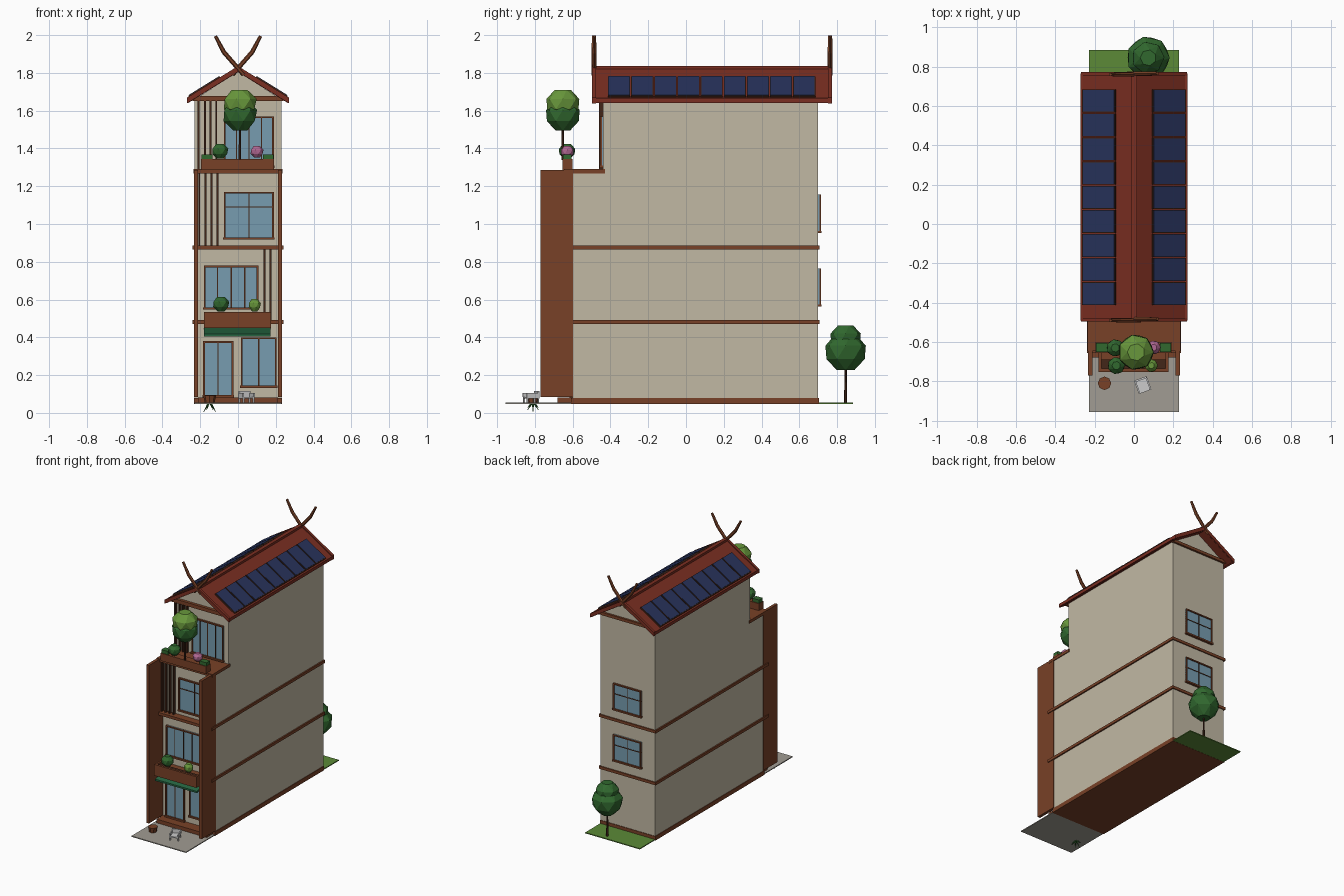
import bpy, bmesh, math
from mathutils import Vector, Matrix

if "Cube" in bpy.data.objects:
    bpy.data.objects.remove(bpy.data.objects["Cube"])


def mat(name, r, g, b):
    m = bpy.data.materials.new(name)
    m.diffuse_color = [(c / 255) ** 2.2 for c in (r, g, b)] + [1]
    m.use_nodes = True
    m.node_tree.nodes["Principled BSDF"].inputs["Base Color"].default_value = m.diffuse_color
    return m


PLASTER = mat("plaster", 192, 183, 162)
BROWN = mat("brown_wood", 120, 67, 43)
DARK = mat("dark_wood", 68, 42, 30)
ROOF = mat("roof_red", 122, 50, 38)
GLASS = mat("glass", 118, 155, 174)
PANEL = mat("solar_blue", 44, 54, 92)
PAVE = mat("paving", 160, 155, 146)
GRASS = mat("grass", 92, 136, 58)
LEAF = mat("leaf_dark", 52, 104, 50)
LIGHT = mat("leaf_light", 104, 150, 62)
AWN = mat("awning_green", 42, 102, 68)
PINK = mat("blossom", 176, 104, 146)
WHITE = mat("chair_grey", 200, 200, 198)


def make(name, bm, m):
    bmesh.ops.recalc_face_normals(bm, faces=bm.faces)
    me = bpy.data.meshes.new(name)
    bm.to_mesh(me)
    bm.free()
    me.materials.append(m)
    o = bpy.data.objects.new(name, me)
    bpy.context.collection.objects.link(o)
    return o


def box(name, x0, x1, y0, y1, z0, z1, m):
    bm = bmesh.new()
    bmesh.ops.create_cube(bm, size=1, matrix=Matrix.Translation(((x0+x1)/2, (y0+y1)/2, (z0+z1)/2))
                          @ Matrix.Diagonal((x1-x0, y1-y0, z1-z0, 1)))
    return make(name, bm, m)


def extrude(name, pts, a, b, m, axis="y"):
    # extrude a profile (x,z) along y, or (y,z) along x
    bm = bmesh.new()
    f = (lambda p, t: (p[0], t, p[1])) if axis == "y" else (lambda p, t: (t, p[0], p[1]))
    lo = [bm.verts.new(f(p, a)) for p in pts]
    hi = [bm.verts.new(f(p, b)) for p in pts]
    n = len(pts)
    bm.faces.new(lo)
    bm.faces.new(hi)
    for i in range(n):
        bm.faces.new((lo[i], lo[(i+1) % n], hi[(i+1) % n], hi[i]))
    return make(name, bm, m)


def rod(name, p, q, r1, r2, m, sides=6):
    p, q = Vector(p), Vector(q)
    d = q - p
    bm = bmesh.new()
    bmesh.ops.create_cone(bm, cap_ends=True, segments=sides, radius1=r1, radius2=r2, depth=d.length,
                          matrix=Matrix.Translation((p+q)/2) @ d.to_track_quat('Z', 'Y').to_matrix().to_4x4())
    return make(name, bm, m)


def blob(name, x, y, z, r, h, m, n=7):
    # faceted foliage ball made of four rings
    bm = bmesh.new()
    rings = []
    for k, (t, s) in enumerate(((-1, .42), (-.38, .92), (.35, .97), (1, .48))):
        rings.append([bm.verts.new((x + r*s*math.cos((i + k/2)*2*math.pi/n),
                                    y + r*s*math.sin((i + k/2)*2*math.pi/n), z + h*t)) for i in range(n)])
    bm.faces.new(rings[0])
    bm.faces.new(rings[-1])
    for a, b in zip(rings, rings[1:]):
        for i in range(n):
            j = (i+1) % n
            bm.faces.new((a[i], a[j], b[i]))
            bm.faces.new((a[j], b[j], b[i]))
    return make(name, bm, m)


def window(name, x0, x1, z0, z1, y, s, vs=(), hs=()):
    # s = -1 faces front, 1 faces back; vs, hs are mullion fractions
    def part(n, a, b, c, d, dep, m):
        box(name + n, a, b, min(y, y+s*dep), max(y, y+s*dep), c, d, m)
    t = .009
    part("_glass", x0, x1, z0, z1, .006, GLASS)
    part("_frame_left", x0, x0+t, z0, z1, .014, BROWN)
    part("_frame_right", x1-t, x1, z0, z1, .014, BROWN)
    part("_frame_top", x0, x1, z1-t, z1, .014, BROWN)
    part("_sill", x0-.004, x1+.004, z0-.003, z0+t, .018, BROWN)
    for v in vs:
        c = x0 + v*(x1-x0)
        part("_mullion", c-.003, c+.003, z0, z1, .009, DARK)
    for h in hs:
        c = z0 + h*(z1-z0)
        part("_crossbar", x0, x1, c-.003, c+.003, .009, DARK)


# ground
box("paving", -.23, .23, -.955, -.59, .047, .054, PAVE)
box("back_lawn", -.23, .23, .69, .885, .047, .054, GRASS)
box("plinth", -.234, .234, -.61, .704, .046, .078, BROWN)
box("front_step", -.212, .212, -.68, -.6, .05, .082, BROWN)

# house body
box("lower_walls", -.23, .23, -.6, .7, .05, 1.275, PLASTER)
extrude("upper_walls", [(-.23, 1.26), (.23, 1.26), (.23, 1.66), (0, 1.805), (-.23, 1.66)], -.44, .7, PLASTER)
for z in (.47, .865):
    box("floor_band", -.24, .24, -.655, .708, z, z+.021, BROWN)
box("terrace_slab", -.236, .236, -.645, -.43, 1.268, 1.29, BROWN)
for s in (-1, 1):
    box("side_fin", min(s*.212, s*.234), max(s*.212, s*.234), -.77, -.598, .083, 1.287, BROWN)

# roof with edge boards
K = .62


def chevron(name, w, top, th, y0, y1, m):
    e = top - K*w
    extrude(name, [(-w, e), (0, top), (w, e), (w, e-th), (0, top-th), (-w, e-th)], y0, y1, m)


chevron("roof", .264, 1.828, .024, -.485, .765, ROOF)
for y in (-.497, .753):
    chevron("barge_board", .27, 1.836, .03, y, y+.02, ROOF)
    for s in (-1, 1):
        o = y + .01 + s*.003
        rod("horn_lower", (-s*.03, o, 1.79), (s*.075, o, 1.91), .012, .012, BROWN)
        rod("horn_upper", (s*.073, o, 1.907), (s*.12, o, 1.995), .012, .009, BROWN)
for s in (-1, 1):
    box("eave_board", s*.264-.007, s*.264+.007, -.49, .765, 1.643, 1.667, ROOF)
box("ridge_cap", -.014, .014, -.49, .765, 1.815, 1.836, ROOF)
box("gable_beam_front", -.24, .24, -.462, -.438, 1.65, 1.678, BROWN)
box("gable_beam_back", -.24, .24, .695, .715, 1.65, 1.672, BROWN)

# solar panels
for s in (-1, 1):
    for i in range(9):
        for nm, lift, w, l, m in (("panel_frame", .008, .196, .117, DARK), ("solar_panel", .011, .188, .110, PANEL)):
            bm = bmesh.new()
            bmesh.ops.create_cube(bm, size=1, matrix=Matrix.Translation((s*.178, -.354 + i*.1225, 1.828 - K*.178 + lift))
                                  @ Matrix.Rotation(s*math.atan(K), 4, 'Y') @ Matrix.Diagonal((w, l, .01, 1)))
            make(nm, bm, m)

# windows and doors
window("front_door", -.185, -.025, .085, .38, -.6, -1, (.5,))
window("shop_window", .015, .205, .135, .4, -.6, -1, (.5,))
window("balcony_window", -.18, .108, .55, .78, -.6, -1, (.25, .5, .75))
window("bedroom_window", -.075, .19, .92, 1.17, -.6, -1, (.5,), (.68,))
window("terrace_window", -.075, .19, 1.3, 1.57, -.44, -1, (.25, .5, .75))
for z in (.565, .955):
    window("back_window", -.118, .118, z, z+.2, .7, 1, (.5,), (.6,))

# vertical slats
for xs, z0, z1, y in (((-.21, -.175, -.145, -.115), 1.29, 1.66, -.46),
                      ((-.205, -.172, -.14, -.108), .885, 1.27, -.63),
                      ((.14, .172), .49, .866, -.63)):
    for x in xs:
        box("slat", x-.005, x+.005, y, y+.022, z0, z1, DARK)

# balcony with awning
box("balcony_floor", -.18, .175, -.74, -.6, .45, .465, BROWN)
box("balcony_front", -.18, .175, -.752, -.735, .45, .535, BROWN)
box("balcony_soil", -.17, .165, -.74, -.69, .46, .52, DARK)
for x in (-.18, .161):
    box("balcony_side", x, x+.014, -.74, -.6, .45, .535, BROWN)
extrude("awning", [(-.6, .45), (-.74, .418), (-.74, .405), (-.6, .437)], -.18, .172, AWN, "x")
blob("balcony_bush_left", -.09, -.72, .575, .045, .038, LEAF)
blob("balcony_bush_right", .088, -.72, .57, .034, .032, LIGHT)

# terrace planter
box("terrace_planter", -.195, .19, -.655, -.6, 1.285, 1.343, BROWN)
for x in (-.192, .132):
    box("planter_hedge", x, x+.056, -.65, -.606, 1.34, 1.368, LEAF)
blob("planter_bush", -.095, -.63, 1.385, .045, .038, LEAF)
blob("flower_bush", .1, -.628, 1.382, .036, .03, PINK)


def tree(name, x, y, z, trunk, r, r2):
    rod(name + "_trunk", (x, y, z), (x, y, trunk), .008, .005, DARK)
    blob(name + "_lower_crown", x, y, trunk, r, r*.85, LEAF)
    blob(name + "_upper_crown", x, y, trunk + r*.65, r2, r2*.8, LIGHT if z > 1 else LEAF)


tree("terrace_tree", .01, -.652, 1.34, 1.575, .094, .092)
tree("back_tree", .072, .845, .05, .322, .113, .085)

# front yard: pot with leaves and small chair
rod("pot", (-.15, -.81, .052), (-.15, -.81, .092), .026, .034, BROWN, 8)
for i in range(6):
    a = i*math.pi/3
    rod("pot_leaf", (-.15, -.81, .06), (-.15 + .033*math.cos(a), -.81 + .033*math.sin(a), .004 + .012*(i % 3)),
        .007, .001, LEAF, 4)
R = Matrix.Translation((.045, -.82, 0)) @ Matrix.Rotation(.35, 4, 'Z')
parts = [("chair_seat", -.032, .032, -.035, .035, .075, .085), ("chair_back", -.032, .032, .028, .037, .08, .115)]
parts += [("chair_arm", x-.004, x+.004, -.035, .035, .085, .104) for x in (-.03, .03)]
parts += [("chair_leg", x-.004, x+.004, y-.004, y+.004, .05, .078) for x in (-.028, .028) for y in (-.03, .03)]
for p in parts:
    box(*p, WHITE).matrix_world = R
